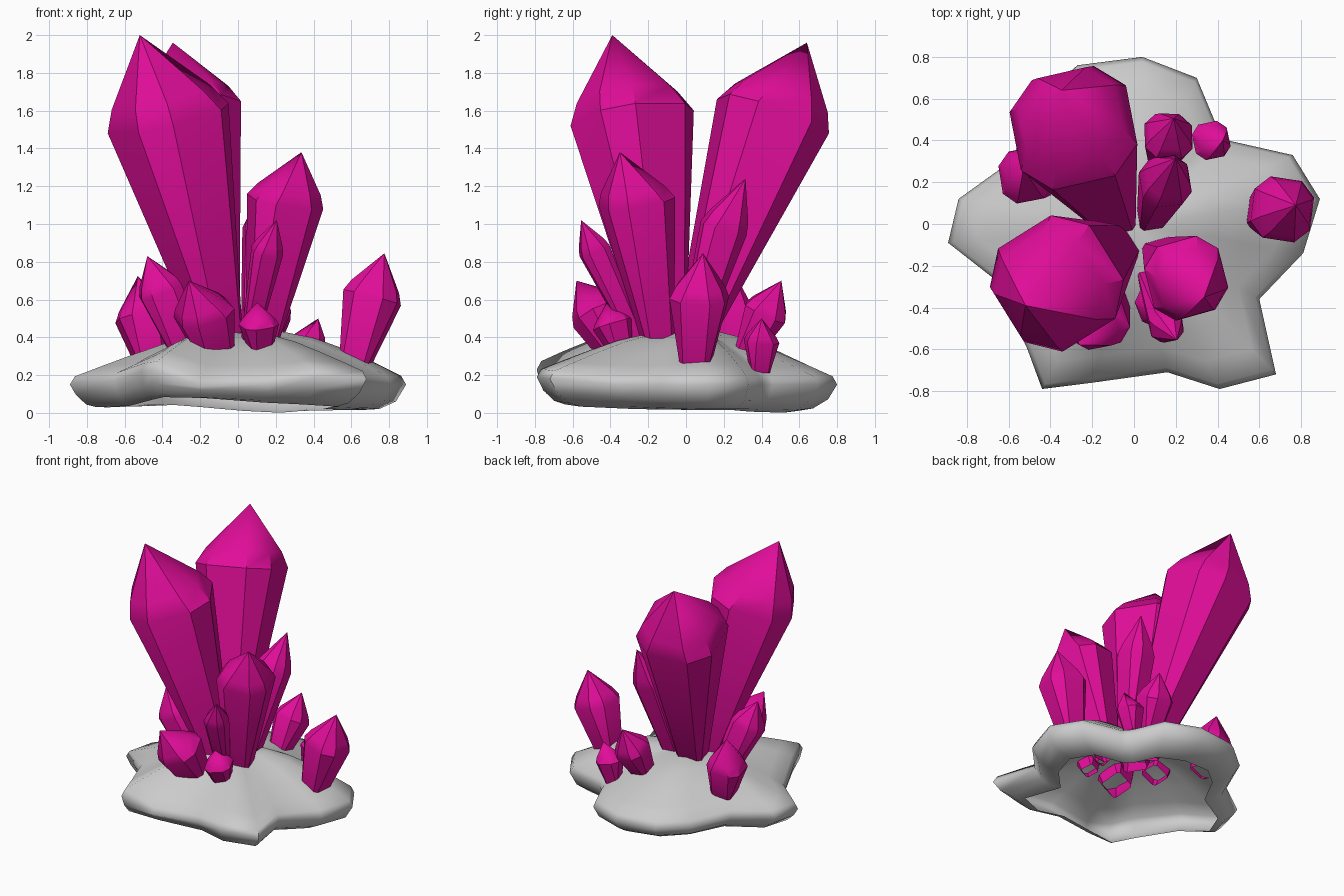
import bpy, bmesh, math
from mathutils import Vector

if "Cube" in bpy.data.objects:
    bpy.data.objects.remove(bpy.data.objects["Cube"])

pink = bpy.data.materials.new("magenta_crystal")
pink.diffuse_color = (0.75, 0.004, 0.32, 1)
pink.use_nodes = True
pink.node_tree.nodes["Principled BSDF"].inputs["Base Color"].default_value = pink.diffuse_color


def finish(name, bm, angle, mat=None):
    bmesh.ops.recalc_face_normals(bm, faces=bm.faces)
    mesh = bpy.data.meshes.new(name)
    bm.to_mesh(mesh)
    bm.free()
    ob = bpy.data.objects.new(name, mesh)
    bpy.context.collection.objects.link(ob)
    if mat:
        mesh.materials.append(mat)
    bpy.ops.object.select_all(action='DESELECT')
    ob.select_set(True)
    bpy.context.view_layer.objects.active = ob
    bpy.ops.object.shade_smooth_by_angle(angle=math.radians(angle))
    return ob


def bridge(bm, a, b):
    n = len(a)
    for i in range(n):
        j = (i + 1) % n
        bm.faces.new((a[i], a[j], b[j], b[i]))


def cap(bm, ring, point):
    top = bm.verts.new(point)
    for i in range(len(ring)):
        bm.faces.new((ring[i], ring[(i + 1) % len(ring)], top))


# Rock: lobed outline (x, y, rim lift) swept over a mound, curled under and open below
outline = [(.89, .12, 0), (.76, .33, 0), (.45, .40, 0), (.40, .46, 0), (.30, .70, 0),
           (.04, .80, 0), (-.27, .76, 0), (-.46, .60, 0), (-.59, .30, 0), (-.84, .12, 0),
           (-.89, -.09, 0), (-.66, -.27, .02), (-.51, -.60, .07), (-.44, -.79, .08),
           (-.20, -.76, -.01), (.16, -.71, 0), (.41, -.79, .04), (.68, -.72, .03),
           (.60, -.36, 0), (.81, -.14, 0)]
profile = [(.74, .02), (.84, .03), (.94, .075), (1, .15), (.97, .195),
           (.83, .25), (.64, .32), (.45, .38), (.25, .42)]
bm = bmesh.new()
previous = None
for i, (scale, z) in enumerate(profile):
    ring = []
    for x, y, lift in outline:
        a = math.atan2(y, x)
        wave = .018 * math.sin(3 * a + 1) * math.sin(math.pi * min(1, scale))
        raised = lift * (scale if i > 2 else .15 * i)
        s = scale
        # The underside is narrower and higher toward the front
        if i < 3:
            front = max(0, -y)
            raised += .055 * front - .02 * x
            s += (1 - scale) * .6 * max(0, math.cos(a + math.radians(125)))
        ring.append(bm.verts.new((x * s, y * s, max(0, z + wave + raised))))
    if previous:
        bridge(bm, previous, ring)
    previous = ring
cap(bm, previous, (0, 0, .425))
finish("rock_base", bm, 75)


# Crystal: chamfered-square shaft widening to a shoulder, then a pointed tip
def crystal(name, base, shoulder, tip, r_base, r_shoulder, twist=0):
    base, shoulder, tip = Vector(base), Vector(shoulder), Vector(tip)
    turn = Vector((0, 0, 1)).rotation_difference(shoulder - base)
    bm = bmesh.new()

    def ring(center, r, chamfer):
        verts = []
        for k in range(4):
            for s in (-chamfer, chamfer):
                a = math.radians(90 * k + s + twist)
                verts.append(bm.verts.new(center + turn @ Vector((r * math.cos(a), r * math.sin(a), 0))))
        return verts

    low = ring(base, r_base, 38)
    mid = ring(shoulder, r_shoulder, 28)
    high = ring(shoulder.lerp(tip, .25), r_shoulder * .82, 26)
    bridge(bm, low, mid)
    bridge(bm, mid, high)
    cap(bm, high, tip)
    finish(name, bm, 36, pink)


# name, base, shoulder centre, tip, base radius, shoulder radius, twist
crystals = [
    ("large_front_crystal", (-.08, -.11, .35), (-.37, -.285, 1.56), (-.52, -.39, 2.0), .11, .33, 32),
    ("large_back_crystal", (-.08, .02, .35), (-.29, .46, 1.57), (-.345, .64, 1.96), .10, .325, 12),
    ("medium_front_crystal", (.12, -.145, .35), (.25, -.26, 1.12), (.336, -.35, 1.38), .09, .21, 15),
    ("medium_back_crystal", (.075, .015, .34), (.15, .20, .98), (.20, .315, 1.24), .07, .135, 8),
    ("right_crystal", (.61, .05, .23), (.71, .07, .61), (.775, .09, .845), .09, .168, -8),
    ("front_left_crystal", (-.11, -.32, .27), (-.18, -.45, .53), (-.26, -.58, .70), .10, .168, 15),
    ("front_small_crystal", (.12, -.34, .31), (.11, -.39, .47), (.10, -.42, .585), .06, .108, 20),
    ("front_slim_crystal", (.06, -.26, .38), (.155, -.485, .86), (.205, -.555, 1.02), .05, .09, 10),
    ("left_crystal", (-.28, -.11, .32), (-.41, -.17, .65), (-.48, -.19, .83), .09, .13, 5),
    ("left_back_crystal", (-.465, .20, .28), (-.515, .235, .51), (-.53, .265, .725), .095, .145, 10),
    ("back_crystal", (.13, .31, .30), (.165, .42, .53), (.19, .505, .70), .075, .13, 0),
    ("back_small_crystal", (.34, .39, .22), (.37, .40, .38), (.425, .40, .50), .06, .098, 12),
]
for spec in crystals:
    crystal(*spec)
